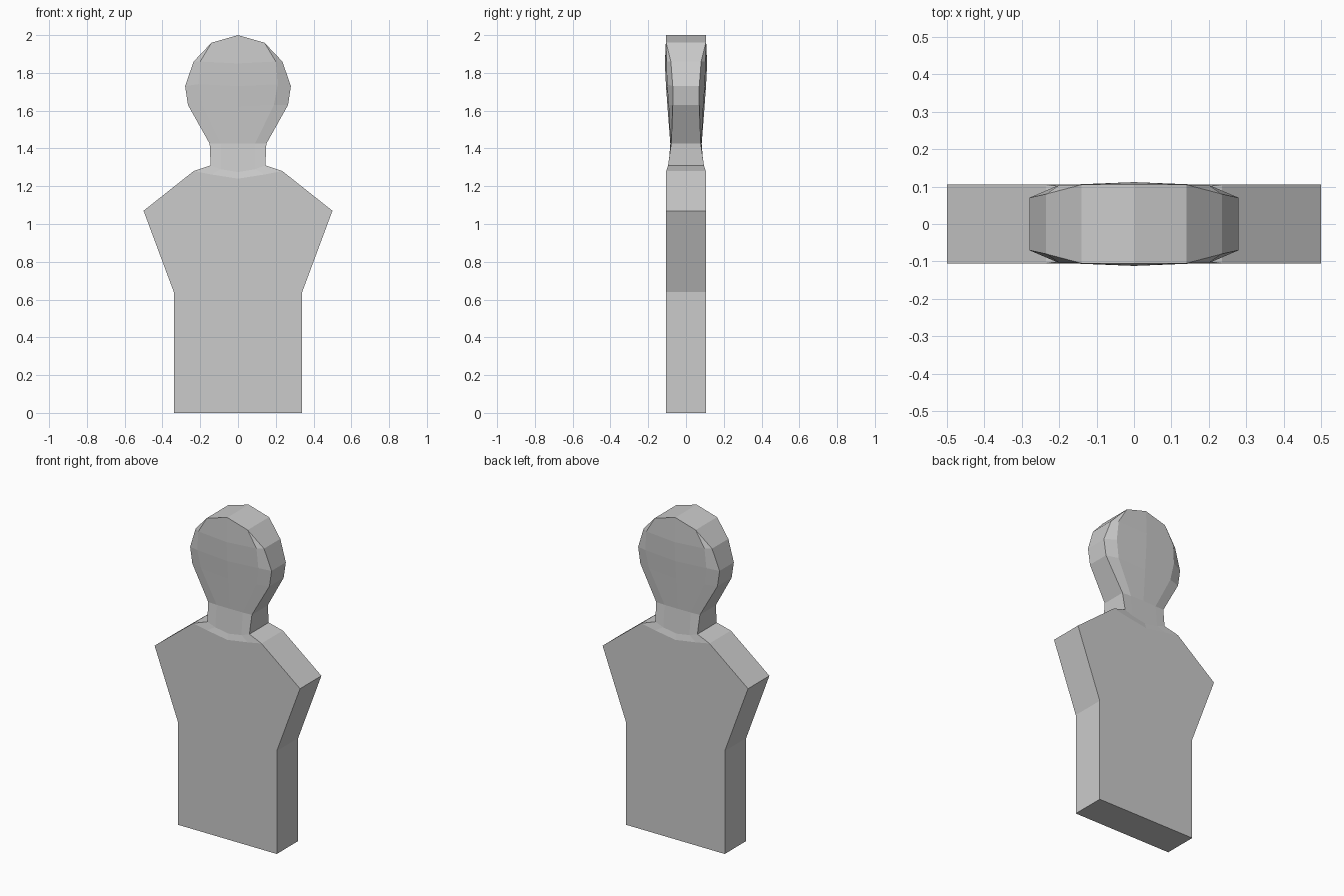
import bpy, bmesh

if "Cube" in bpy.data.objects:
    bpy.data.objects.remove(bpy.data.objects["Cube"])

# Front surface of one half: rows of (centre, inner, rim) points, as x, y depth, z
rows = [
    [(0, .105, 1.24), (.14, .105, 1.262), (.235, .105, 1.28)],   # torso neckline
    [(0, .095, 1.275), (.09, .095, 1.29), (.145, .095, 1.31)],   # neck base
    [(0, .083, 1.425), (.09, .082, 1.425), (.15, .078, 1.425)],  # chin
    [(0, .098, 1.62), (.19, .092, 1.63), (.265, .07, 1.63)],     # jaw
    [(0, .106, 1.73), (.21, .10, 1.74), (.28, .07, 1.73)],       # cheek
    [(0, .112, 1.85), (.20, .104, 1.86), (.235, .08, 1.86)],     # brow
    [(0, .105, 2.0), (.14, .105, 1.96), (.14, .105, 1.96)],      # crown
]
T = .105
torso = [(0, T, 0), (.34, T, 0), (.34, T, .64), (.5, T, 1.07)]

bm = bmesh.new()


def face(points, sx, sy):
    """Add a face, mirrored by the signs, skipping repeated points."""
    pts = list(dict.fromkeys(points))
    bm.faces.new([bm.verts.new((x * sx, y * sy, z)) for x, y, z in pts])


for sx in (1, -1):
    for sy in (1, -1):
        # Flat torso panel
        face(torso + rows[0][::-1], sx, sy)
        # Neck and head facets
        for a, b in zip(rows, rows[1:]):
            for i in range(2):
                face([a[i], a[i + 1], b[i + 1], b[i]], sx, sy)
        # Outer edge band through the thickness
        rim = torso + [r[2] for r in rows] + [rows[-1][0]]
        for p, q in zip(rim, rim[1:]):
            face([p, q, (q[0], 0, q[2]), (p[0], 0, p[2])], sx, sy)

# Weld quarters into a closed solid and merge coplanar pieces
bmesh.ops.remove_doubles(bm, verts=bm.verts, dist=.0005)
bmesh.ops.dissolve_limit(bm, angle_limit=.002, verts=bm.verts, edges=bm.edges)
bmesh.ops.recalc_face_normals(bm, faces=bm.faces)
mesh = bpy.data.meshes.new("bust_target")
bm.to_mesh(mesh)
bm.free()
bpy.context.collection.objects.link(bpy.data.objects.new("bust_target", mesh))
